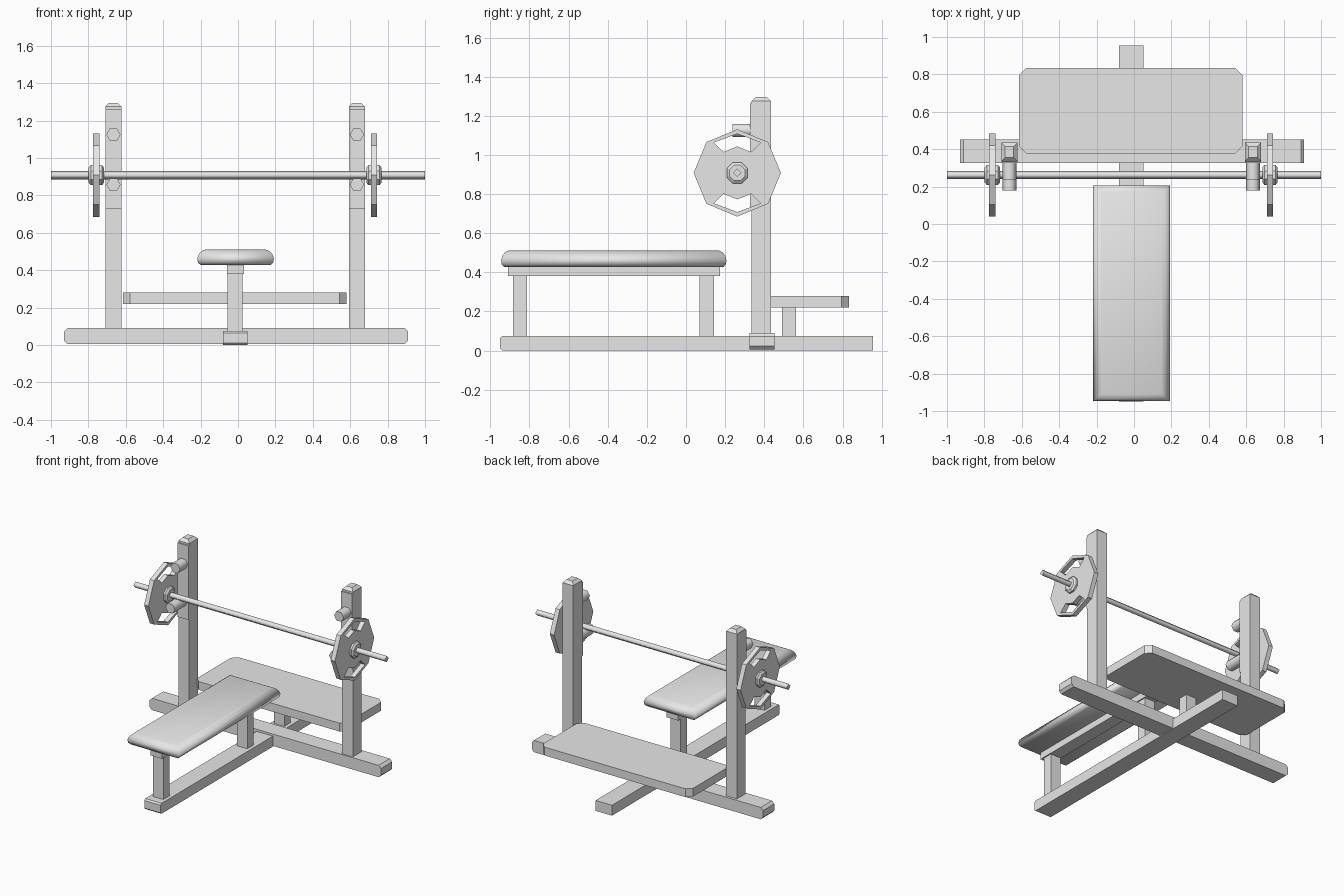
import bpy, bmesh, math
from mathutils import Vector

if "Cube" in bpy.data.objects:
    bpy.data.objects.remove(bpy.data.objects["Cube"], do_unlink=True)

GREY = (0.8, 0.8, 0.8, 1)
grey = bpy.data.materials.new("plain_grey")
grey.use_nodes = True
grey.diffuse_color = GREY
grey.node_tree.nodes["Principled BSDF"].inputs["Base Color"].default_value = GREY


def finish(name, bm):
    bmesh.ops.recalc_face_normals(bm, faces=bm.faces[:])
    mesh = bpy.data.meshes.new(name)
    bm.to_mesh(mesh)
    bm.free()
    mesh.materials.append(grey)
    obj = bpy.data.objects.new(name, mesh)
    bpy.context.collection.objects.link(obj)
    return obj


def box(name, x, y, z, cut=0, pick=None):
    """Box from (min, max) pairs; edges chosen by pick(middle, direction) are chamfered."""
    bm = bmesh.new()
    bmesh.ops.create_cube(bm, size=1)
    for v in bm.verts:
        v.co = [a + (b - a) * (c + 0.5) for c, (a, b) in zip(v.co, (x, y, z))]
    if pick:
        edges = [e for e in bm.edges
                 if pick((e.verts[0].co + e.verts[1].co) / 2,
                         (e.verts[1].co - e.verts[0].co).normalized())]
        bmesh.ops.bevel(bm, geom=edges, offset=cut, segments=1, affect='EDGES')
    return finish(name, bm)


def loft(bm, rings, smooth):
    rings = [[bm.verts.new(p) for p in ring] for ring in rings]
    for a, b in zip(rings, rings[1:]):
        for i in range(len(a)):
            j = (i + 1) % len(a)
            bm.faces.new((a[i], a[j], b[j], b[i])).smooth = smooth
    return [bm.faces.new(rings[0]), bm.faces.new(rings[-1])]


def turned(name, axis, centre, profile, sides, turn=0, smooth=False):
    """Solid of (position, radius) pairs around the x or y axis."""
    def point(t, r, k):
        a = math.tau * k / sides + turn
        u, w = r * math.cos(a), r * math.sin(a)
        offset = (t, u, w) if axis == "x" else (u, t, w)
        return Vector(centre) + Vector(offset)
    bm = bmesh.new()
    loft(bm, [[point(t, r, k) for k in range(sides)] for t, r in profile], smooth)
    return finish(name, bm)


def weight_plate(name, x, thick, cy, cz, r):
    """Octagonal disc with a bent slot above and below the hub."""
    bm = bmesh.new()
    for s in (1, -1):
        rim = [(r * math.cos(k * math.pi / 4), r * math.sin(k * math.pi / 4))
               for k in range(5)]
        slot = [(0.12, 0.155), (0, 0.2), (-0.12, 0.155),
                (-0.07, 0.107), (0, 0.135), (0.07, 0.107)]
        o = [bm.verts.new((x, cy + u, cz + s * w)) for u, w in rim]
        h = [bm.verts.new((x, cy + u, cz + s * w)) for u, w in slot]
        mid = bm.verts.new((x, cy, cz))
        for f in ((o[1], o[2], h[1], h[0]), (o[2], o[3], h[2], h[1]),
                  (mid, o[0], o[1], h[0], h[5]), (mid, h[5], h[4]),
                  (mid, h[4], h[3]), (mid, h[3], h[2], o[3], o[4])):
            bm.faces.new(f)
    bmesh.ops.remove_doubles(bm, verts=bm.verts[:], dist=0.0005)
    bmesh.ops.recalc_face_normals(bm, faces=bm.faces[:])
    new = bmesh.ops.extrude_face_region(bm, geom=bm.faces[:], use_keep_orig=True)
    moved = [g for g in new["geom"] if isinstance(g, bmesh.types.BMVert)]
    bmesh.ops.translate(bm, verts=moved, vec=(thick, 0, 0))
    return finish(name, bm)


# Crossed floor beams with chamfered ends
box("cross_beam", (-0.93, 0.91), (0.325, 0.453), (0.005, 0.09), 0.018,
    lambda m, d: abs(d.y) > 0.9 and abs(m.x) > 0.5)
box("long_beam", (-0.08, 0.05), (-0.95, 0.955), (0, 0.075), 0.01,
    lambda m, d: abs(d.x) > 0.9 and m.y < 0)

# Bench posts, rail and padded seat
POST_X = (-0.055, 0.025)
box("front_bench_post", POST_X, (-0.885, -0.813), (0.07, 0.385))
box("rear_bench_post", POST_X, (0.07, 0.143), (0.07, 0.385))
box("bench_rail", (-0.06, 0.033), (-0.91, 0.175), (0.38, 0.43))

bm = bmesh.new()
rings = []
for z, inset in ((0.428, 0.018), (0.44, 0.004), (0.462, 0), (0.485, 0.008),
                 (0.502, 0.024), (0.511, 0.045)):
    x0, x1 = -0.218 + inset, 0.192 - inset
    y0, y1 = -0.945 + inset * 0.8, 0.207 - inset * 0.8
    rings.append([(x0, y0, z), (x1, y0, z), (x1, y1, z), (x0, y1, z)])
for cap in loft(bm, rings, True):
    cap.smooth = True
finish("bench_pad", bm)

# Spotter platform behind the uprights
box("platform_post", POST_X, (0.49, 0.562), (0.07, 0.225))
box("platform", (-0.615, 0.58), (0.378, 0.833), (0.22, 0.28), 0.037,
    lambda m, d: abs(d.z) > 0.9)

# Barbell axle
BAR_Y, BAR_Z = 0.262, 0.908
turned("bar", "x", (0, BAR_Y, BAR_Z), [(-1, 0.022), (1, 0.022)], 4, smooth=True)

# Mirrored uprights, pegs, weight plates and collars
MIDDLE = -0.015
for side, s in (("left", 1), ("right", -1)):
    ux = MIDDLE + s * 0.651
    span = (ux - 0.043, ux + 0.043)
    box(side + "_upright", span, (0.335, 0.435), (0.08, 1.295), 0.02,
        lambda m, d: m.z > 1.2)
    box(side + "_upright_face", span, (0.326, 0.338), (0.73, 1.262))
    for level, z, tip in (("upper", 1.125, 0.238), ("lower", 0.858, 0.18)):
        turned(side + "_" + level + "_peg", "y", (ux, 0, z),
               [(tip, 0.038), (0.336, 0.038)], 6, smooth=True)
    px = MIDDLE + s * 0.742
    weight_plate(side + "_weight_plate", px - 0.017, 0.034, BAR_Y, BAR_Z, 0.223)
    turned(side + "_collar", "x", (px, BAR_Y, BAR_Z),
           [(-0.041, 0.043), (-0.03, 0.058), (0.03, 0.058), (0.041, 0.043)],
           8, math.pi / 8)
